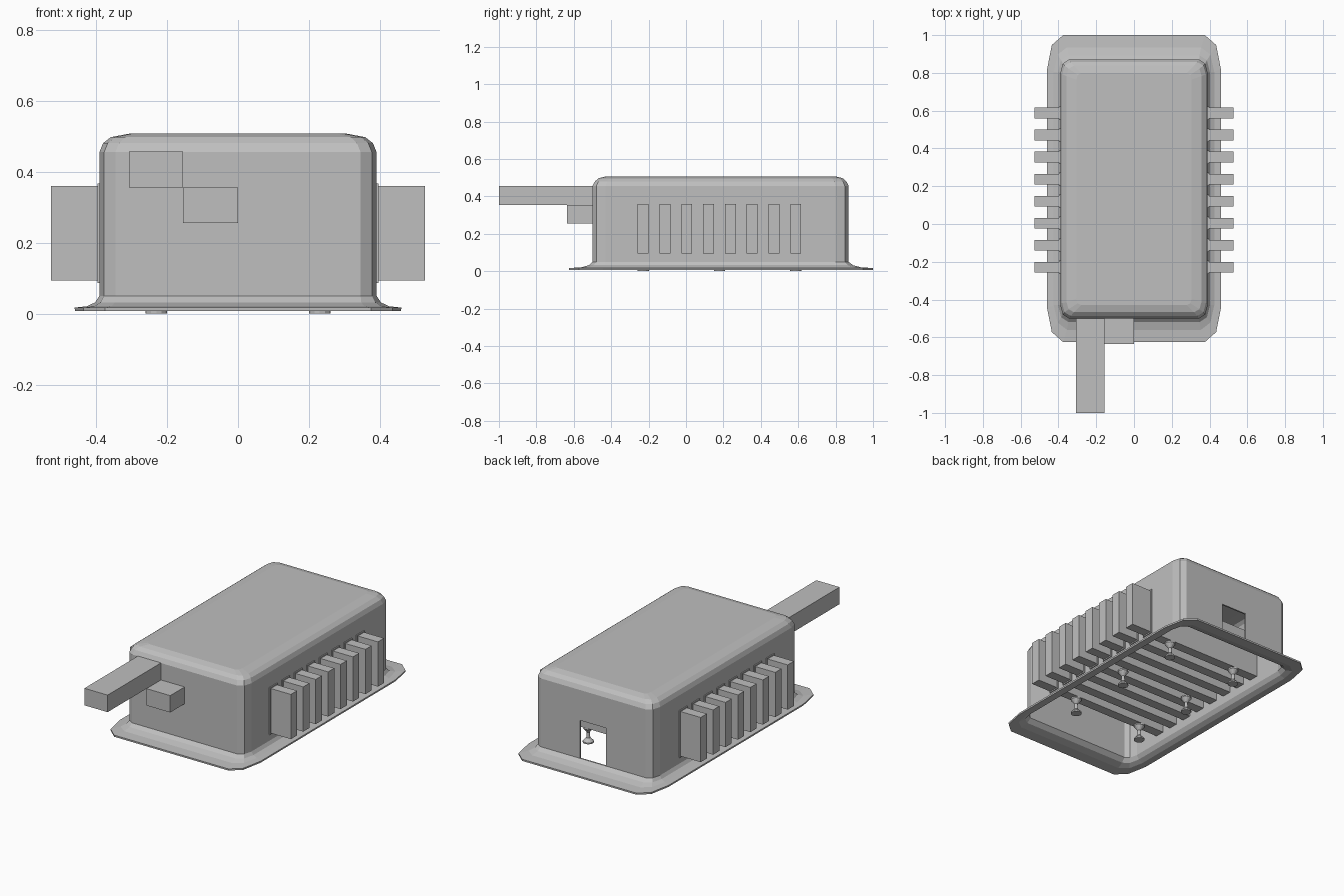
import bpy, bmesh, math

if "Cube" in bpy.data.objects:
    bpy.data.objects.remove(bpy.data.objects["Cube"])

grey = bpy.data.materials.new("plain grey")
grey.diffuse_color = (0.52, 0.52, 0.52, 1)
grey.use_nodes = True
grey.node_tree.nodes["Principled BSDF"].inputs["Base Color"].default_value = grey.diffuse_color


def make(name, bm):
    bmesh.ops.recalc_face_normals(bm, faces=bm.faces)
    me = bpy.data.meshes.new(name)
    bm.to_mesh(me)
    bm.free()
    me.materials.append(grey)
    ob = bpy.data.objects.new(name, me)
    bpy.context.collection.objects.link(ob)
    return ob


def box(name, x, y, z):
    bm = bmesh.new()
    bmesh.ops.create_cube(bm, size=1)
    for v in bm.verts:
        for i, (lo, hi) in enumerate((x, y, z)):
            v.co[i] = lo if v.co[i] < 0 else hi
    return make(name, bm)


def loft(bm, rings):
    for a, b in zip(rings, rings[1:]):
        n = len(a)
        for i in range(n):
            bm.faces.new((a[i], a[(i + 1) % n], b[(i + 1) % n], b[i]))
    return rings


def rounded_ring(bm, hx, y0, y1, z, rx, ry):
    """Rectangle with two-segment elliptical corners."""
    pts = []
    corners = ((hx - rx, y1 - ry), (rx - hx, y1 - ry), (rx - hx, y0 + ry), (hx - rx, y0 + ry))
    for q, (cx, cy) in enumerate(corners):
        for s in range(3):
            a = math.pi / 2 * (q + s / 2)
            pts.append(bm.verts.new((cx + rx * math.cos(a), cy + ry * math.sin(a), z)))
    return pts


# Hollow housing: flared skirt, upright wall, rounded top, open underneath
profile = [
    (0.46, -0.625, 1.0, 0.017, 0.085, 0.18),
    (0.425, -0.56, 0.935, 0.021, 0.07, 0.13),
    (0.402, -0.52, 0.893, 0.032, 0.055, 0.09),
    (0.39, -0.50, 0.87, 0.05, 0.045, 0.07),
    (0.39, -0.50, 0.87, 0.455, 0.045, 0.07),
    (0.38, -0.487, 0.858, 0.48, 0.045, 0.065),
    (0.358, -0.467, 0.838, 0.497, 0.04, 0.055),
    (0.305, -0.43, 0.80, 0.507, 0.025, 0.035),
]
bm = bmesh.new()
rings = loft(bm, [rounded_ring(bm, *p) for p in profile])
bm.faces.new(rings[-1])
housing = make("housing", bm)
# keep the normals pointing outward so the wall thickens inward
if housing.data.polygons[-1].normal.z < 0:
    housing.data.flip_normals()
wall = housing.modifiers.new("wall", 'SOLIDIFY')
wall.thickness = 0.01
wall.offset = -1

# Doorway through the rear wall
cutter = box("doorway_cutter", (-0.085, 0.085), (0.8, 0.95), (0.05, 0.275))
cutter.hide_render = True
cutter.hide_set(True)
cut = housing.modifiers.new("doorway", 'BOOLEAN')
cut.operation = 'DIFFERENCE'
cut.solver = 'EXACT'
cut.object = cutter

# Cross slats running right through the housing, with thin collars at the walls
PITCH = 0.1165
for i in range(8):
    y = -0.229 + i * PITCH
    box(f"slat_{i + 1}", (-0.527, 0.527), (y - 0.029, y + 0.029), (0.094, 0.359))
    for side in (-1, 1):
        x = sorted((side * 0.385, side * 0.396))
        box(f"slat_collar_{i + 1}", x, (y - 0.036, y + 0.036), (0.087, 0.366))

# Arm and block on the front
box("front_arm", (-0.307, -0.155), (-1.0, -0.495), (0.355, 0.456))
box("front_block", (-0.155, 0.0), (-0.635, -0.495), (0.255, 0.355))

# Spool-shaped feet under the slats
spool = [(0.03, 0.0), (0.03, 0.008), (0.011, 0.028), (0.009, 0.06), (0.03, 0.086), (0.03, 0.095)]
for x in (-0.23, 0.23):
    for y in (-0.229, 0.179, 0.587):
        bm = bmesh.new()
        rings = [[bm.verts.new((x + r * math.cos(k * math.pi / 6), y + r * math.sin(k * math.pi / 6), z))
                  for k in range(12)] for r, z in spool]
        loft(bm, rings)
        bm.faces.new(rings[0])
        bm.faces.new(rings[-1])
        make("foot", bm)
